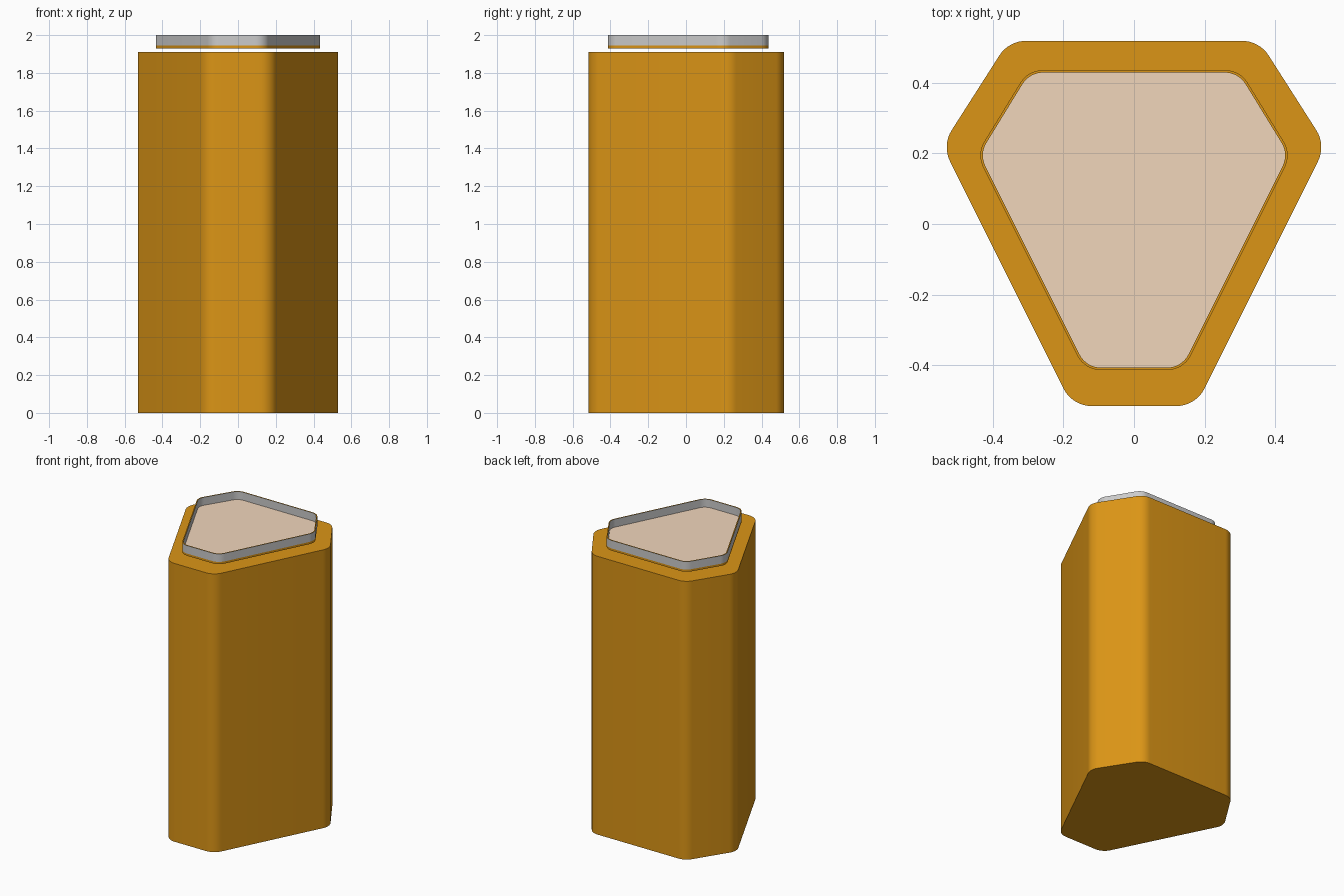
import bpy
import bmesh
import math
from mathutils import Vector

if "Cube" in bpy.data.objects:
    bpy.data.objects.remove(bpy.data.objects["Cube"])


def material(name, rgb):
    m = bpy.data.materials.new(name)
    m.diffuse_color = (*rgb, 1)
    m.use_nodes = True
    m.node_tree.nodes["Principled BSDF"].inputs["Base Color"].default_value = m.diffuse_color
    return m


gold = material("amber", (0.71, 0.30, 0.008))
beige = material("beige", (0.88, 0.67, 0.50))
grey = material("grey", (0.8, 0.8, 0.8))


def rounded_outline(half, radius, inset=0.0, steps=8):
    """Mirror the right half (bottom to top), inset it and round each corner."""
    pts = [Vector(p) for p in half]
    pts += [Vector((-p.x, p.y)) for p in reversed(pts)]
    n = len(pts)
    out = []
    for i, p in enumerate(pts):
        a = (pts[i - 1] - p).normalized()
        b = (pts[(i + 1) % n] - p).normalized()
        half_angle = a.angle(b) / 2
        bis = (a + b).normalized()
        r = radius - inset
        centre = p + bis * (radius / math.sin(half_angle))
        sweep = math.pi - 2 * half_angle
        start = math.atan2(-bis.y, -bis.x) - sweep / 2
        for k in range(steps + 1):
            t = start + sweep * k / steps
            out.append(centre + Vector((math.cos(t), math.sin(t))) * r)
    return out


def loft(name, rings, mats, caps=True, closed=False):
    """Skin a list of (outline, z) rings; mats holds one material per band, then caps."""
    bm = bmesh.new()
    loops = [[bm.verts.new((p.x, p.y, z)) for p in o] for o, z in rings]
    n = len(loops[0])
    slots = list(dict.fromkeys(mats))
    bands = len(loops) if closed else len(loops) - 1
    for j in range(bands):
        lo, hi = loops[j], loops[(j + 1) % len(loops)]
        for i in range(n):
            k = (i + 1) % n
            f = bm.faces.new((lo[i], lo[k], hi[k], hi[i]))
            f.material_index = slots.index(mats[j])
    if caps:
        f = bm.faces.new(loops[0][::-1])
        f.material_index = slots.index(mats[-2])
        f = bm.faces.new(loops[-1])
        f.material_index = slots.index(mats[-1])
    bmesh.ops.recalc_face_normals(bm, faces=bm.faces[:])
    me = bpy.data.meshes.new(name)
    bm.to_mesh(me)
    bm.free()
    for m in slots:
        me.materials.append(m)
    ob = bpy.data.objects.new(name, me)
    bpy.context.collection.objects.link(ob)
    bpy.ops.object.select_all(action='DESELECT')
    ob.select_set(True)
    bpy.context.view_layer.objects.active = ob
    bpy.ops.object.shade_smooth_by_angle(angle=math.radians(30))
    return ob


# Six-sided column with rounded corners
body = rounded_outline([(0.175, -0.516), (0.544, 0.223), (0.355, 0.519)], 0.09)
loft("column", [(body, 0), (body, 1.91)], [gold, gold, gold])

# Thin tray floating just above the column
tray_half = [(0.14, -0.414), (0.446, 0.198), (0.30, 0.436)]
outer = rounded_outline(tray_half, 0.075)
inner = rounded_outline(tray_half, 0.075, inset=0.007)
loft("tray_base", [(outer, 1.93), (outer, 1.945)], [gold, gold, beige])

# Upright rim around the tray
loft("tray_rim",
     [(outer, 1.945), (outer, 2.0), (inner, 2.0), (inner, 1.945)],
     [grey, gold, grey, gold], caps=False, closed=True)
